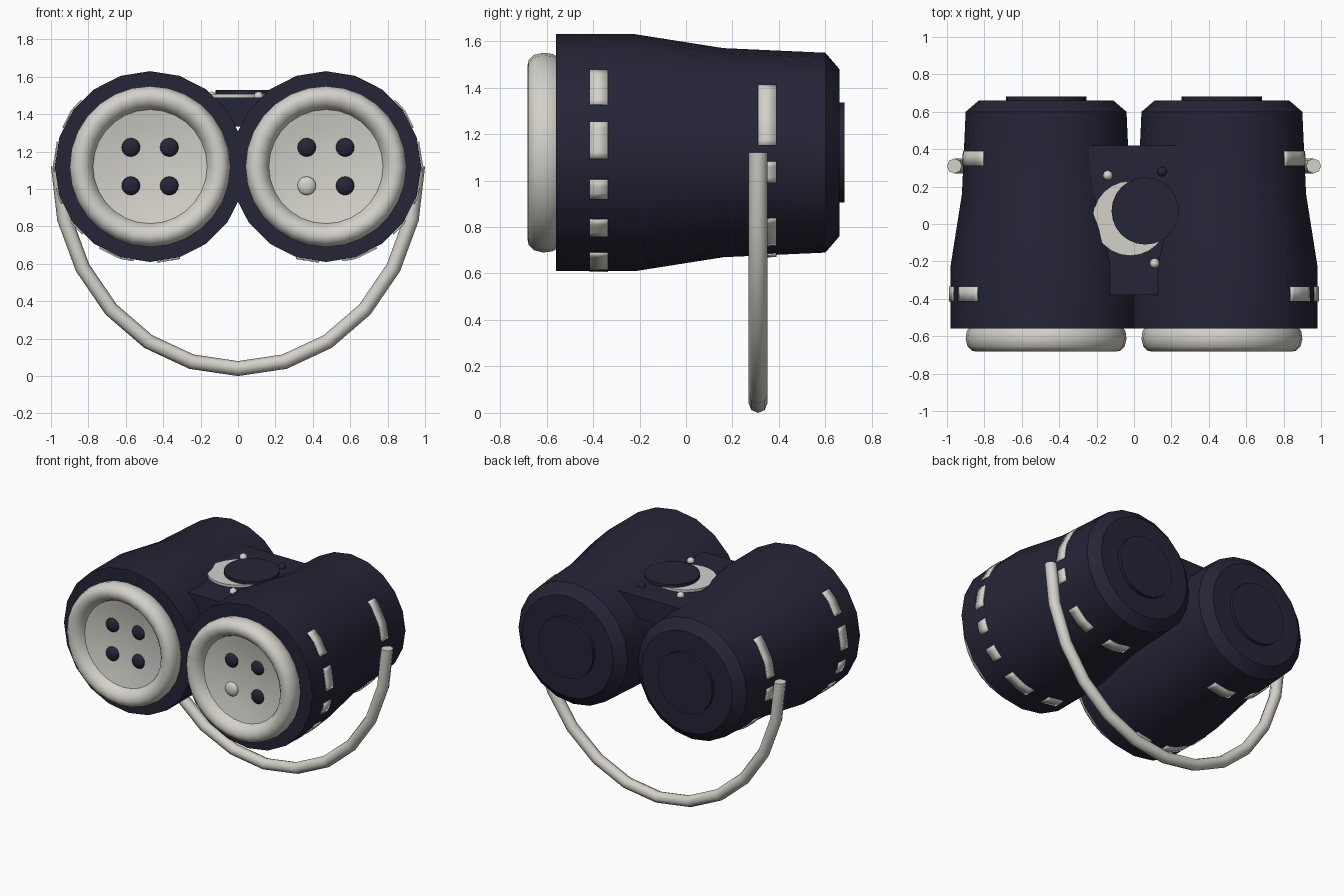
import bpy, bmesh, math
from mathutils import Matrix

if "Cube" in bpy.data.objects:
    bpy.data.objects.remove(bpy.data.objects["Cube"])

CX, CZ, SIDES = 0.47, 1.12, 20


def material(name, rgb):
    m = bpy.data.materials.new(name)
    m.diffuse_color = (*rgb, 1)
    m.use_nodes = True
    m.node_tree.nodes["Principled BSDF"].inputs["Base Color"].default_value = m.diffuse_color
    return m


NAVY = material("dark navy", (0.018, 0.018, 0.038))
CREAM = material("warm cream", (0.66, 0.64, 0.59))


def finish(name, bm, mat, mirror=False, angle=40):
    bmesh.ops.recalc_face_normals(bm, faces=bm.faces)
    me = bpy.data.meshes.new(name)
    bm.to_mesh(me)
    bm.free()
    me.materials.append(mat)
    ob = bpy.data.objects.new(name, me)
    bpy.context.collection.objects.link(ob)
    bpy.ops.object.select_all(action='DESELECT')
    ob.select_set(True)
    bpy.context.view_layer.objects.active = ob
    bpy.ops.object.shade_smooth_by_angle(angle=math.radians(angle))
    if mirror:
        ob.modifiers.new("mirror", 'MIRROR').use_mirror_merge = False
    return ob


def lathe(name, profile, mat, sides=SIDES):
    """Spin (y, radius) points about the right barrel axis, mirrored to the left."""
    bm = bmesh.new()
    rings = []
    for y, r in profile:
        if r == 0:
            rings.append([bm.verts.new((CX, y, CZ))] * sides)
        else:
            rings.append([bm.verts.new((CX + r * math.cos(2 * math.pi * i / sides), y,
                                        CZ + r * math.sin(2 * math.pi * i / sides)))
                          for i in range(sides)])
    for a, b in zip(rings, rings[1:]):
        for i in range(sides):
            j = (i + 1) % sides
            quad = list(dict.fromkeys((a[i], a[j], b[j], b[i])))
            bm.faces.new(quad)
    return finish(name, bm, mat, True)


# barrels, rear eyepiece discs and front buttons
lathe("barrel", [(-0.56, 0), (-0.56, 0.51), (-0.22, 0.51), (0.16, 0.45),
                 (0.60, 0.43), (0.66, 0.36), (0.66, 0)], NAVY)
lathe("eyepiece_disc", [(0.65, 0), (0.65, 0.215), (0.683, 0.215), (0.683, 0)], NAVY, 24)
lathe("front_button", [(-0.55, 0), (-0.55, 0.41), (-0.575, 0.425), (-0.615, 0.43), (-0.655, 0.42),
                       (-0.677, 0.398), (-0.683, 0.37), (-0.672, 0.34), (-0.65, 0.318),
                       (-0.62, 0.305), (-0.598, 0.2), (-0.588, 0.1), (-0.585, 0)], CREAM, 28)


def ball(name, pos, r, mat, squash=1.0):
    bm = bmesh.new()
    bmesh.ops.create_uvsphere(bm, u_segments=16, v_segments=8, radius=r,
                              matrix=Matrix.Translation(pos) @ Matrix.Diagonal((1, squash, 1, 1)))
    return finish(name, bm, mat)


# four button dots per barrel, one of them pale
for side in (-1, 1):
    for dx in (-0.103, 0.103):
        for dz in (-0.103, 0.103):
            pale = side == 1 and dx < 0 and dz < 0
            ball("button_dot", (side * CX + dx, -0.594, CZ + dz), 0.05,
                 CREAM if pale else NAVY, 0.5)


def stitch(y0, y1, r0, r1, a0, a1):
    """Thin curved plate lying on the faceted barrel."""
    bm = bmesh.new()
    step = 2 * math.pi / SIDES
    n = max(2, round((a1 - a0) / 3))
    rows = []
    for i in range(n + 1):
        a = math.radians(a0 + (a1 - a0) * i / n)
        k = math.cos(step / 2) / math.cos(a % step - step / 2)
        rows.append([bm.verts.new((CX + (r * k + 0.006) * math.cos(a), y,
                                   CZ + (r * k + 0.006) * math.sin(a)))
                     for y, r in ((y0, r0), (y1, r1))])
    for a, b in zip(rows, rows[1:]):
        bm.faces.new((a[0], a[1], b[1], b[0]))
    ob = finish("stitch", bm, CREAM, True)
    s = ob.modifiers.new("thickness", 'SOLIDIFY')
    s.thickness, s.offset = 0.008, 0


for a0, a1 in ((24, 44), (-3, 15), (-23, -13), (-45, -34), (-80, -58), (-108, -94)):
    stitch(-0.415, -0.335, 0.51, 0.51, a0, a1)
for a0, a1 in ((4, 41), (-17, -5), (-64, -40), (-105, -82)):
    stitch(0.31, 0.39, 0.443, 0.44, a0, a1)

# bridge between the barrels
bm = bmesh.new()
bmesh.ops.create_cube(bm, size=1, matrix=Matrix.Translation((0, 0.02, 1.413))
                      @ Matrix.Diagonal((0.48, 0.80, 0.155, 1)))
finish("bridge", bm, NAVY)


def disc(name, x, y, z0, z1, r, mat):
    bm = bmesh.new()
    bmesh.ops.create_cone(bm, cap_ends=True, segments=24, radius1=r, radius2=r, depth=z1 - z0,
                          matrix=Matrix.Translation((x, y, (z0 + z1) / 2)))
    finish(name, bm, mat)


# focus knob and small studs
disc("knob_base", -0.02, 0.03, 1.47, 1.508, 0.2, CREAM)
disc("knob_cap", 0.06, 0.07, 1.508, 1.53, 0.18, NAVY)
for x, y, mat in ((-0.14, 0.26, CREAM), (0.15, 0.28, NAVY), (0.11, -0.21, CREAM)):
    ball("bridge_stud", (x, y, 1.495), 0.026, mat)

# hanging strap: tube swept along half an ellipse
bm = bmesh.new()
rings = []
for i in range(13):
    t = math.pi * i / 12
    px, pz = 0.96 * math.cos(t), 1.12 - 1.08 * math.sin(t)
    nx, nz = 1.08 * math.cos(t), -0.96 * math.sin(t)
    l = math.hypot(nx, nz)
    rings.append([bm.verts.new((px + 0.04 * math.cos(a) * nx / l, 0.31 + 0.04 * math.sin(a),
                                pz + 0.04 * math.cos(a) * nz / l))
                  for a in (math.pi * k / 4 for k in range(8))])
for a, b in zip(rings, rings[1:]):
    for k in range(8):
        bm.faces.new((a[k], a[(k + 1) % 8], b[(k + 1) % 8], b[k]))
bm.faces.new(rings[0])
bm.faces.new(rings[-1])
finish("strap", bm, CREAM, angle=50)
